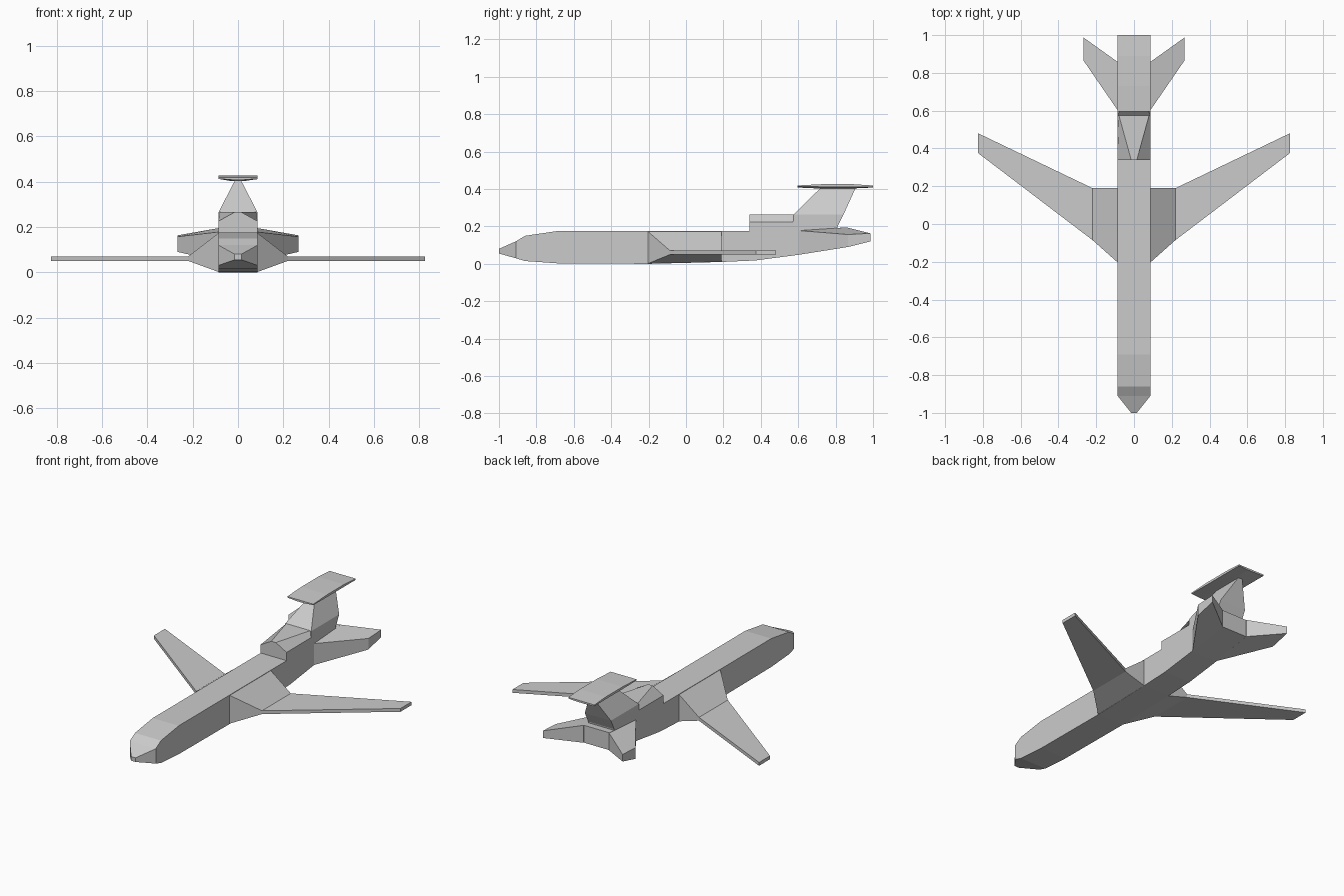
import bpy, bmesh

if "Cube" in bpy.data.objects:
    bpy.data.objects.remove(bpy.data.objects["Cube"])

W = 0.087  # body half width


def loft(name, rings, mirror=False):
    """Skin a row of equal-sized rings and cap both ends."""
    bm = bmesh.new()
    vs = [[bm.verts.new(p) for p in ring] for ring in rings]
    n = len(vs[0])
    for a, b in zip(vs, vs[1:]):
        for i in range(n):
            j = (i + 1) % n
            bm.faces.new((a[i], a[j], b[j], b[i]))
    bm.faces.new(vs[0])
    bm.faces.new(vs[-1])
    bmesh.ops.recalc_face_normals(bm, faces=bm.faces)
    me = bpy.data.meshes.new(name)
    bm.to_mesh(me)
    bm.free()
    ob = bpy.data.objects.new(name, me)
    bpy.context.collection.objects.link(ob)
    if mirror:
        ob.modifiers.new("Mirror", 'MIRROR')
    return ob


def box_y(y, w, z0, z1):
    return [(-w, y, z0), (w, y, z0), (w, y, z1), (-w, y, z1)]


def box_z(z, w, y0, y1):
    return [(-w, y0, z), (w, y0, z), (w, y1, z), (-w, y1, z)]


def wing_ring(x, y0, y1, lead, trail):
    """Four-sided chord section; lead and trail are (bottom, top) heights."""
    return [(x, y0, lead[0]), (x, y1, trail[0]), (x, y1, trail[1]), (x, y0, lead[1])]


# fuselage: station y, half width, bottom, top
loft("fuselage", [box_y(*s) for s in (
    (-1.0, 0.015, 0.055, 0.08), (-0.91, W, 0.03, 0.12), (-0.86, W, 0.015, 0.15),
    (-0.69, W, 0.003, 0.175), (-0.2, W, 0.0, 0.175), (0.19, W, 0.01, 0.175),
    (0.37, W, 0.018, 0.175), (0.6, W, 0.048, 0.178), (0.855, W, 0.09, 0.195))])

# main wings with a tapering root fairing
loft("wing", [
    wing_ring(0.085, -0.205, 0.19, (0.001, 0.174), (0.01, 0.174)),
    wing_ring(0.22, -0.085, 0.19, (0.05, 0.07), (0.05, 0.07)),
    wing_ring(0.825, 0.375, 0.48, (0.05, 0.07), (0.05, 0.07))], mirror=True)

# lower tail planes, thick at the leading edge
loft("lower_tailplane", [
    wing_ring(0.085, 0.6, 0.857, (0.048, 0.178), (0.09, 0.195)),
    wing_ring(0.267, 0.865, 0.987, (0.09, 0.157), (0.12, 0.163))], mirror=True)

# raised intake on the back
loft("top_intake", [
    [(-W, y, 0.165), (-W, y, 0.225), (-t, y, 0.265), (t, y, 0.265), (W, y, 0.225), (W, y, 0.165)]
    for y, t in ((0.34, 0.015), (0.575, 0.08))])

# swept fin
loft("tail_fin", [box_z(0.17, W, 0.572, 0.805), box_z(0.2, W, 0.572, 0.81),
                  box_z(0.263, W, 0.575, 0.842), box_z(0.408, 0.012, 0.722, 0.908)])

# top tail plane: slightly keeled underside
loft("upper_tailplane", [
    [(-W, y, e), (-0.025, y, k), (0.025, y, k), (W, y, e), (W, y, t), (-W, y, t)]
    for y, k, e, t in ((0.595, 0.408, 0.413, 0.419), (0.73, 0.402, 0.412, 0.426),
                       (0.89, 0.403, 0.412, 0.426), (1.0, 0.408, 0.411, 0.419))])
